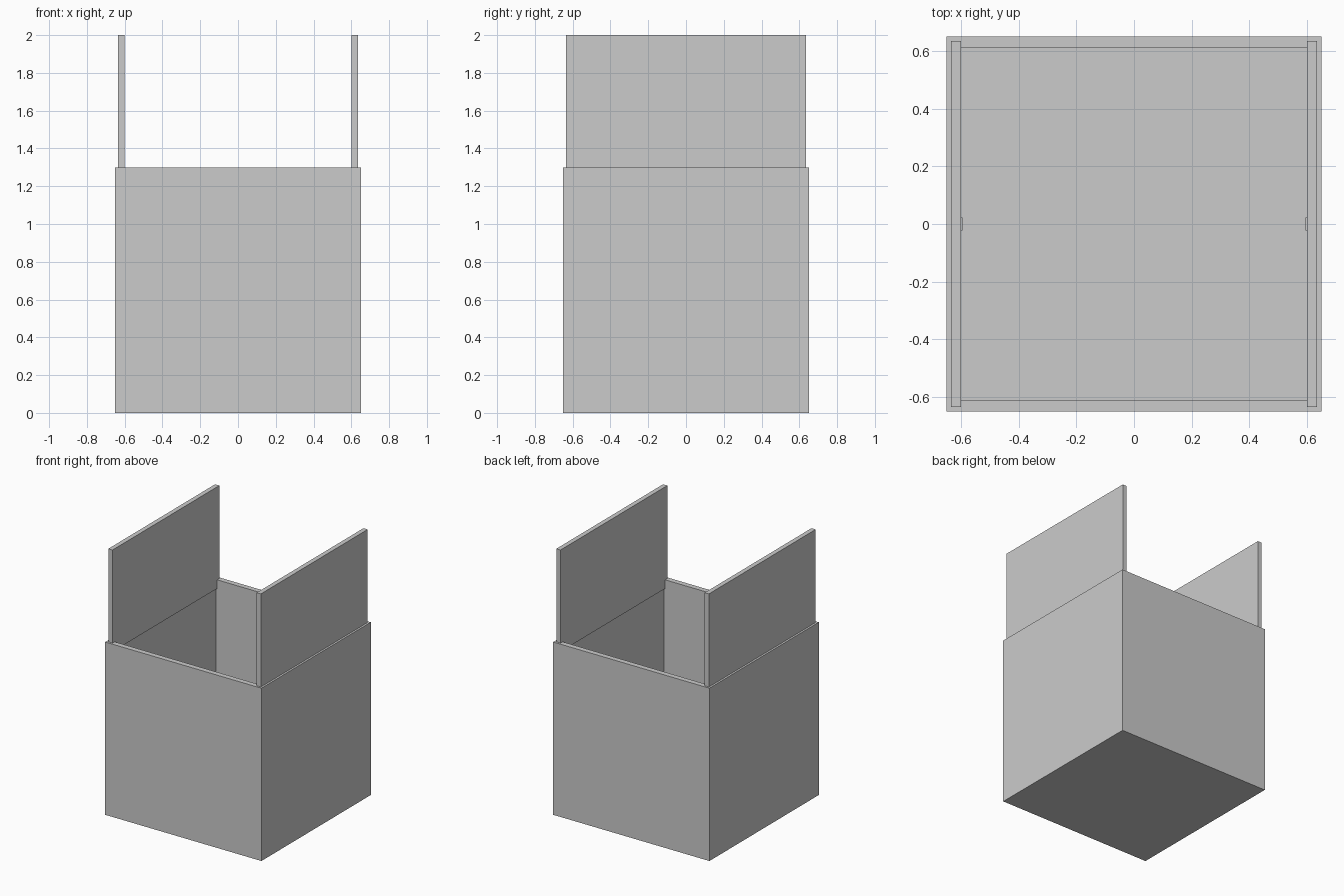
import bpy

if "Cube" in bpy.data.objects:
    bpy.data.objects.remove(bpy.data.objects["Cube"])


def box(name, lo, hi):
    """Axis-aligned box between two corners."""
    size = [b - a for a, b in zip(lo, hi)]
    centre = [(a + b) / 2 for a, b in zip(lo, hi)]
    bpy.ops.mesh.primitive_cube_add(size=1, location=centre)
    ob = bpy.context.object
    ob.name = name
    ob.scale = size
    bpy.ops.object.transform_apply(location=True, rotation=False, scale=True)
    return ob


W, H, T = 0.65, 1.30, 0.04   # half width, wall height, wall thickness
I = W - T                    # inner half width

# Open-topped crate: one cube with an inset, sunken top
crate = box("crate_body", (-W, -W, 0), (W, W, H))
cutter = box("crate_hollow_cutter", (-I, -I, T), (I, I, H + 0.2))
cutter.hide_render = True
cutter.hide_viewport = True
hollow = crate.modifiers.new("hollow", 'BOOLEAN')
hollow.operation = 'DIFFERENCE'
hollow.solver = 'EXACT'
hollow.object = cutter
bpy.context.view_layer.objects.active = crate
bpy.ops.object.modifier_apply(modifier="hollow")
bpy.data.objects.remove(cutter)

for name, s in (("left", -1), ("right", 1)):
    # Raised lid flap, set into the side wall
    x = sorted((s * 0.60, s * 0.635))
    box(name + "_flap", (x[0], -0.635, 1.235), (x[1], 0.635, 2.0))
    # Small catch on the inside of the side wall
    x = sorted((s * 0.594, s * 0.62))
    box(name + "_catch", (x[0], -0.022, 0.63), (x[1], 0.022, 0.675))
